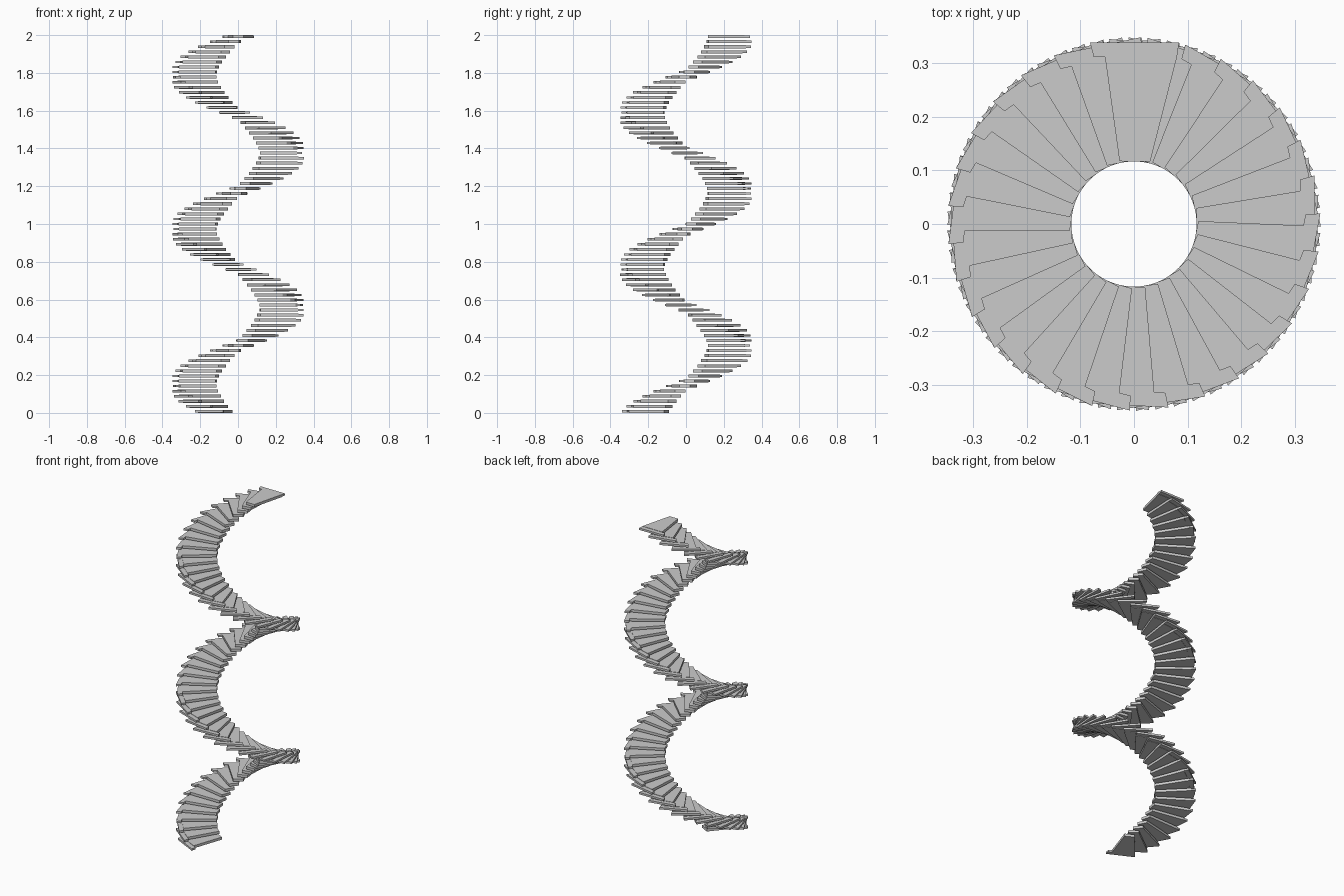
import bpy, bmesh, math
from mathutils import Matrix

if "Cube" in bpy.data.objects:
    bpy.data.objects.remove(bpy.data.objects["Cube"])

STEPS = 75
TURN = math.radians(11.8)      # climb runs clockwise seen from above
THICK = 0.016
RISE = (2.0 - THICK) / (STEPS - 1)


def add_prism(bm, outline, z0, z1, angle):
    """Extrude a flat outline between two heights, turned about z."""
    rot = Matrix.Rotation(angle, 3, 'Z')
    low = [bm.verts.new(rot @ Matrix.Identity(3).col[0] * 0) for _ in outline]
    high = [bm.verts.new((0, 0, 0)) for _ in outline]
    for lo, hi, (x, y) in zip(low, high, outline):
        c, s = math.cos(angle), math.sin(angle)
        lo.co = (c * x - s * y, s * x + c * y, z0)
        hi.co = (c * x - s * y, s * x + c * y, z1)
    n = len(outline)
    bm.faces.new(low[::-1])
    bm.faces.new(high)
    for i in range(n):
        j = (i + 1) % n
        bm.faces.new((low[i], low[j], high[j], high[i]))


def spiral(name, outline, bottom, top):
    """Repeat one prism up the whole spiral as a single object."""
    bm = bmesh.new()
    for i in range(STEPS):
        z = i * RISE
        add_prism(bm, outline, z + bottom, z + top, TURN * (STEPS - 1 - i))
    bmesh.ops.recalc_face_normals(bm, faces=bm.faces)
    mesh = bpy.data.meshes.new(name)
    bm.to_mesh(mesh)
    bm.free()
    bpy.context.collection.objects.link(bpy.data.objects.new(name, mesh))


# wedge-shaped stair treads (outline of the topmost one, at the back)
spiral("treads", [(0.03, 0.116), (0.08, 0.311), (-0.054, 0.311), (-0.027, 0.117)],
       0.0, THICK)

# outer end blocks, overlapping along the rim
spiral("outer_blocks", [(0.08, 0.311), (0.084, 0.338), (-0.082, 0.338), (-0.075, 0.311)],
       0.002, THICK - 0.002)
